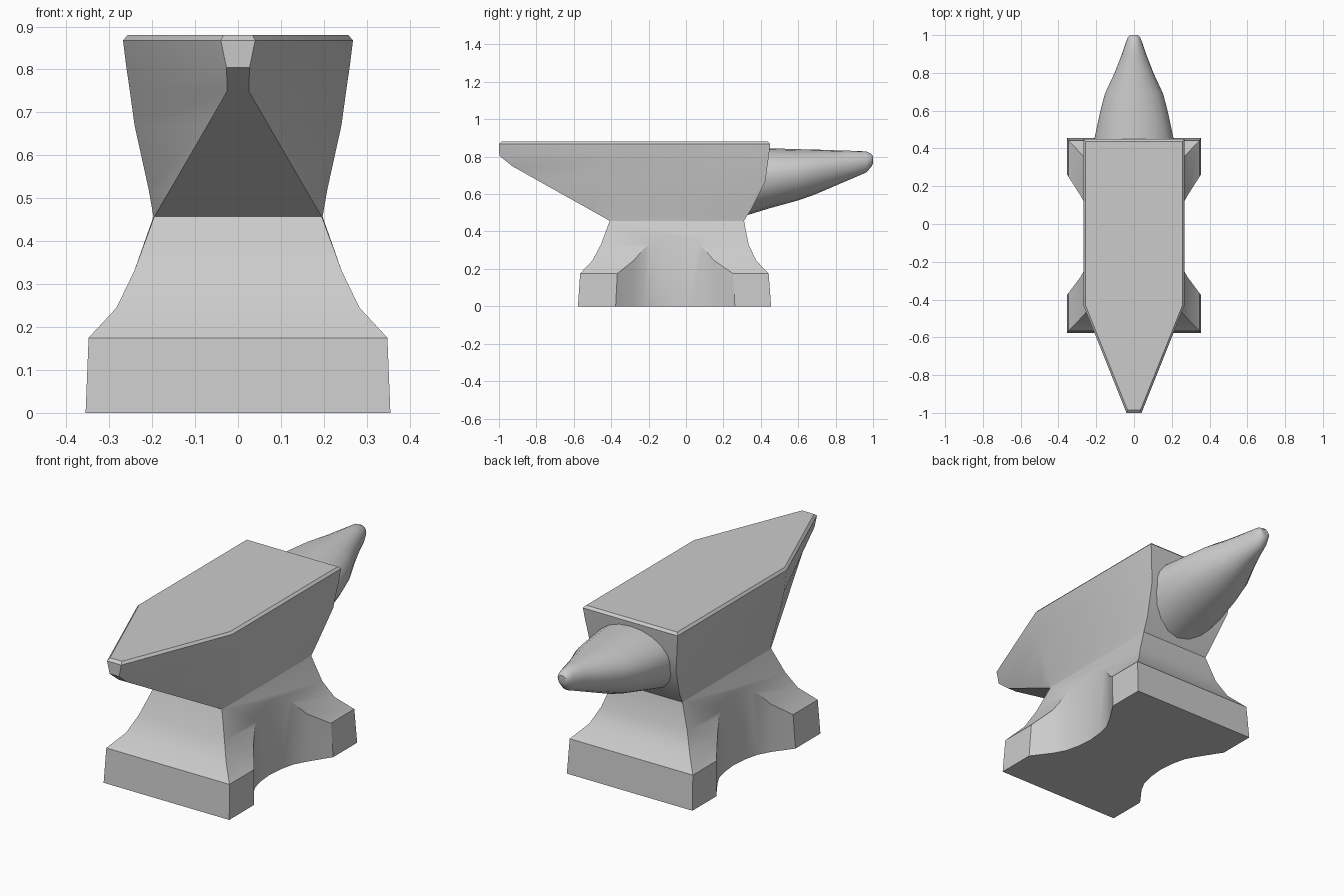
import bpy, math

if "Cube" in bpy.data.objects:
    bpy.data.objects.remove(bpy.data.objects["Cube"])


def loft(name, rings):
    """Closed mesh through a list of equally long rings."""
    n = len(rings[0])
    verts = [p for r in rings for p in r]
    faces = [tuple(range(n))[::-1],
             tuple(range(len(verts) - n, len(verts)))]
    for k in range(len(rings) - 1):
        a, b = k * n, (k + 1) * n
        for i in range(n):
            j = (i + 1) % n
            faces.append((a + i, a + j, b + j, b + i))
    mesh = bpy.data.meshes.new(name)
    mesh.from_pydata(verts, [], faces)
    obj = bpy.data.objects.new(name, mesh)
    bpy.context.collection.objects.link(obj)
    return obj


def activate(obj):
    bpy.ops.object.select_all(action='DESELECT')
    obj.select_set(True)
    bpy.context.view_layer.objects.active = obj


def smooth(obj, angle):
    activate(obj)
    bpy.ops.object.shade_smooth_by_angle(angle=math.radians(angle))


# Body levels: z, front half width, front y, side half width, side y, back y
levels = [
    (0.00, 0.355, -0.578, 0.355, -0.568, 0.455),
    (0.175, 0.348, -0.566, 0.348, -0.556, 0.442),
    (0.245, 0.283, -0.50, 0.283, -0.49, 0.375),
    (0.33, 0.242, -0.455, 0.242, -0.445, 0.335),
    (0.457, 0.195, -0.408, 0.197, -0.398, 0.31),
    (0.52, 0.158, -0.520, 0.208, -0.405, 0.35),
    (0.67, 0.071, -0.788, 0.241, -0.42, 0.425),
    (0.75, 0.025, -0.93, 0.252, -0.43, 0.435),
    (0.805, 0.027, -0.998, 0.260, -0.43, 0.443),
    (0.868, 0.040, -1.0, 0.268, -0.43, 0.450),
    (0.88, 0.034, -0.985, 0.257, -0.43, 0.438),
]
body = loft("anvil_body", [
    [(-fw, fy, z), (fw, fy, z), (sw, sy, z),
     (sw, by, z), (-sw, by, z), (-sw, sy, z)]
    for z, fw, fy, sw, sy, by in levels])

# Scooped recess in each side of the foot
scoop = [(-0.39, 0.366), (-0.37, 0.35), (-0.28, 0.283), (-0.22, 0.25),
         (-0.15, 0.233), (-0.065, 0.225), (0.02, 0.233), (0.09, 0.25),
         (0.15, 0.283), (0.255, 0.35), (0.275, 0.366)]
for s in (1, -1):
    outline = [(x * s, y) for y, x in scoop]
    outline += [(0.6 * s, 0.275), (0.6 * s, -0.39)]
    if s > 0:
        outline.reverse()
    cutter = loft("scoop_cutter", [[(x, y, z) for x, y in outline]
                                   for z in (-0.1, 0.43)])
    cutter.hide_render = True
    activate(body)
    mod = body.modifiers.new("scoop", 'BOOLEAN')
    mod.operation = 'DIFFERENCE'
    mod.solver = 'EXACT'
    mod.object = cutter
    bpy.ops.object.modifier_apply(modifier=mod.name)
    bpy.data.objects.remove(cutter)
smooth(body, 28)

# Horn: y, half width, bottom z, widest z, top z
stations = [
    (0.32, 0.215, 0.485, 0.69, 0.845),
    (0.45, 0.210, 0.525, 0.70, 0.845),
    (0.60, 0.178, 0.566, 0.715, 0.840),
    (0.69, 0.154, 0.598, 0.73, 0.838),
    (0.80, 0.103, 0.645, 0.745, 0.834),
    (0.90, 0.064, 0.688, 0.765, 0.831),
    (0.965, 0.042, 0.716, 0.775, 0.828),
    (0.99, 0.032, 0.745, 0.785, 0.815),
    (1.00, 0.020, 0.765, 0.788, 0.803),
]
N = 20
rings = []
for y, w, lo, mid, hi in stations:
    ring = []
    for i in range(N):
        a = -2 * math.pi * i / N
        c, t = math.cos(a), math.sin(a)
        ring.append((w * c, y, mid + t * ((hi - mid) if t > 0 else (mid - lo))))
    rings.append(ring)
horn = loft("horn", rings)
smooth(horn, 40)
